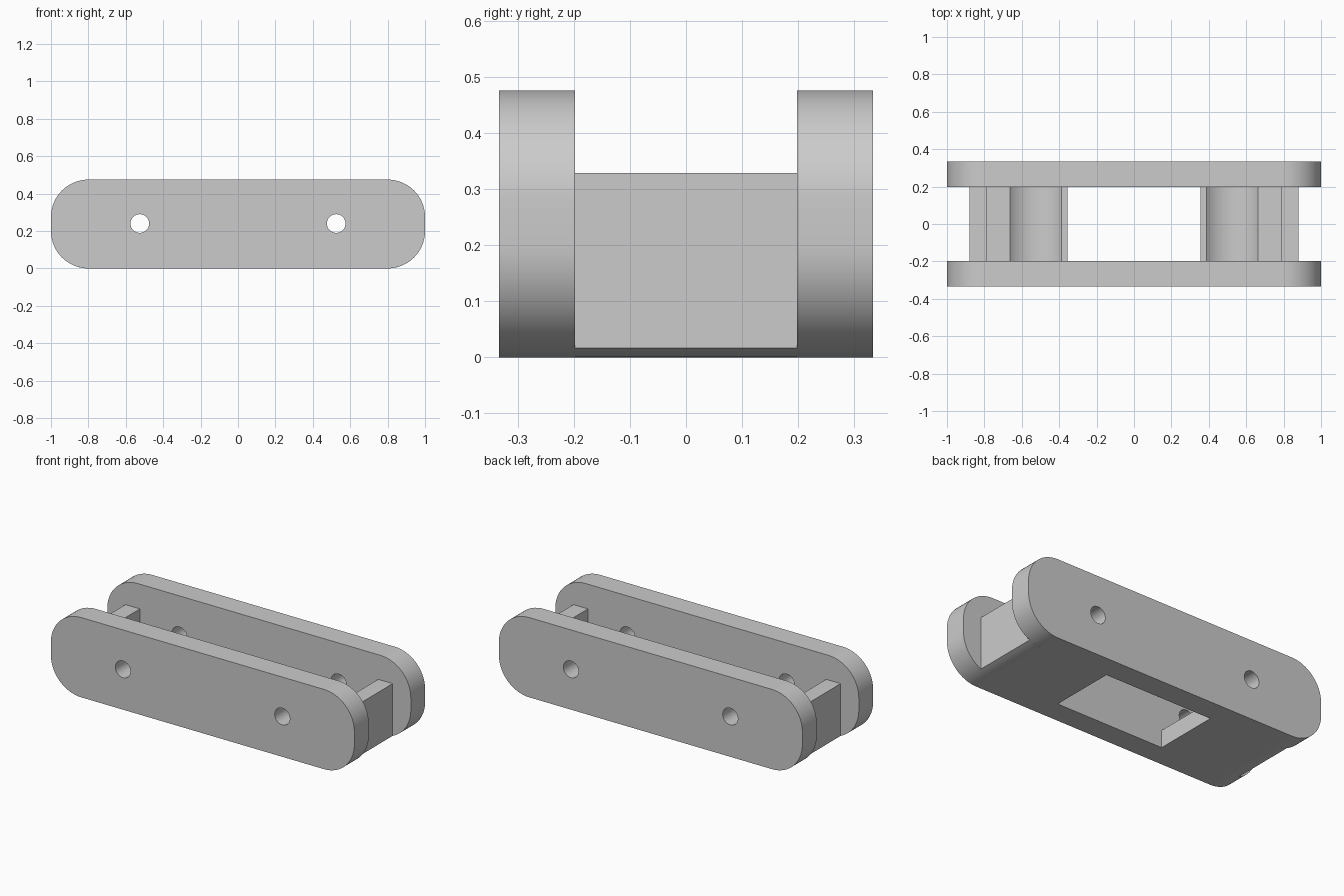
import bpy
from math import sin, cos, pi, radians, asin, acos, sqrt

if "Cube" in bpy.data.objects:
    bpy.data.objects.remove(bpy.data.objects["Cube"], do_unlink=True)

grey = bpy.data.materials.new("plain_grey")
grey.use_nodes = True
colour = (0.6, 0.6, 0.6, 1)
grey.diffuse_color = colour
grey.node_tree.nodes["Principled BSDF"].inputs["Base Color"].default_value = colour

HEIGHT, CORNER = 0.475, 0.2
AXLE_X, AXLE_Z = 0.525, 0.24
INNER_Y, OUTER_Y = 0.198, 0.333
LEDGE, TOP = 0.104, 0.328


def arc(cx, cz, r, start, end, steps=16):
    return [(cx + r * cos(start + (end - start) * i / steps),
             cz + r * sin(start + (end - start) * i / steps)) for i in range(steps + 1)]


def prism(name, loops, y0, y1):
    """Extrude closed x-z outlines (the first is the rim, the rest are holes) along y."""
    curve = bpy.data.curves.new(name, "CURVE")
    curve.dimensions = "2D"
    curve.fill_mode = "BOTH"
    curve.extrude = (y1 - y0) / 2
    for loop in loops:
        spline = curve.splines.new("POLY")
        spline.points.add(len(loop) - 1)
        for point, (x, z) in zip(spline.points, loop):
            point.co = (x, z, 0, 1)
        spline.use_cyclic_u = True
    obj = bpy.data.objects.new(name, curve)
    bpy.context.collection.objects.link(obj)
    obj.rotation_euler = (pi / 2, 0, 0)
    obj.location.y = (y0 + y1) / 2
    bpy.ops.object.select_all(action="DESELECT")
    obj.select_set(True)
    bpy.context.view_layer.objects.active = obj
    bpy.ops.object.convert(target="MESH")
    obj = bpy.context.object
    bpy.ops.object.transform_apply(location=True, rotation=True, scale=True)
    # Weld the caps to the rim so the solid is closed
    bpy.ops.object.mode_set(mode="EDIT")
    bpy.ops.mesh.select_all(action="SELECT")
    bpy.ops.mesh.remove_doubles(threshold=0.0001)
    bpy.ops.mesh.normals_make_consistent(inside=False)
    bpy.ops.object.mode_set(mode="OBJECT")
    bpy.ops.object.shade_smooth_by_angle(angle=radians(30))
    obj.data.materials.clear()
    obj.data.materials.append(grey)
    return obj


# Side plates: rounded rectangles with two axle holes
rim = []
for i, (sx, cz) in enumerate([(1, HEIGHT - CORNER), (-1, HEIGHT - CORNER),
                              (-1, CORNER), (1, CORNER)]):
    rim += arc(sx * (1 - CORNER), cz, CORNER, i * pi / 2, (i + 1) * pi / 2)
holes = [arc(s * AXLE_X, AXLE_Z, 0.05, 0, 2 * pi, 32)[:-1] for s in (-1, 1)]
prism("front_plate", [rim] + holes, -OUTER_Y, -INNER_Y)
prism("back_plate", [rim] + holes, INNER_Y, OUTER_Y)

# Spacer blocks: end wall, ledge and a round trough below the axle
END, WALL, INNER, TROUGH = 0.88, 0.785, 0.355, 0.194
tilt = asin((AXLE_Z - LEDGE) / TROUGH)
trough = arc(AXLE_X, AXLE_Z, TROUGH, -tilt, tilt - pi, 24)
toe = arc(1 - CORNER, CORNER, CORNER, -pi / 2, -acos((END - 1 + CORNER) / CORNER), 6)
outline = [(INNER, 0)] + toe + [(END, TOP), (WALL, TOP), (WALL, LEDGE)] + trough + [(INNER, LEDGE)]
for side, s in (("left", 1), ("right", -1)):
    prism(side + "_spacer_block", [[(s * x, z) for x, z in outline]], -INNER_Y, INNER_Y)
